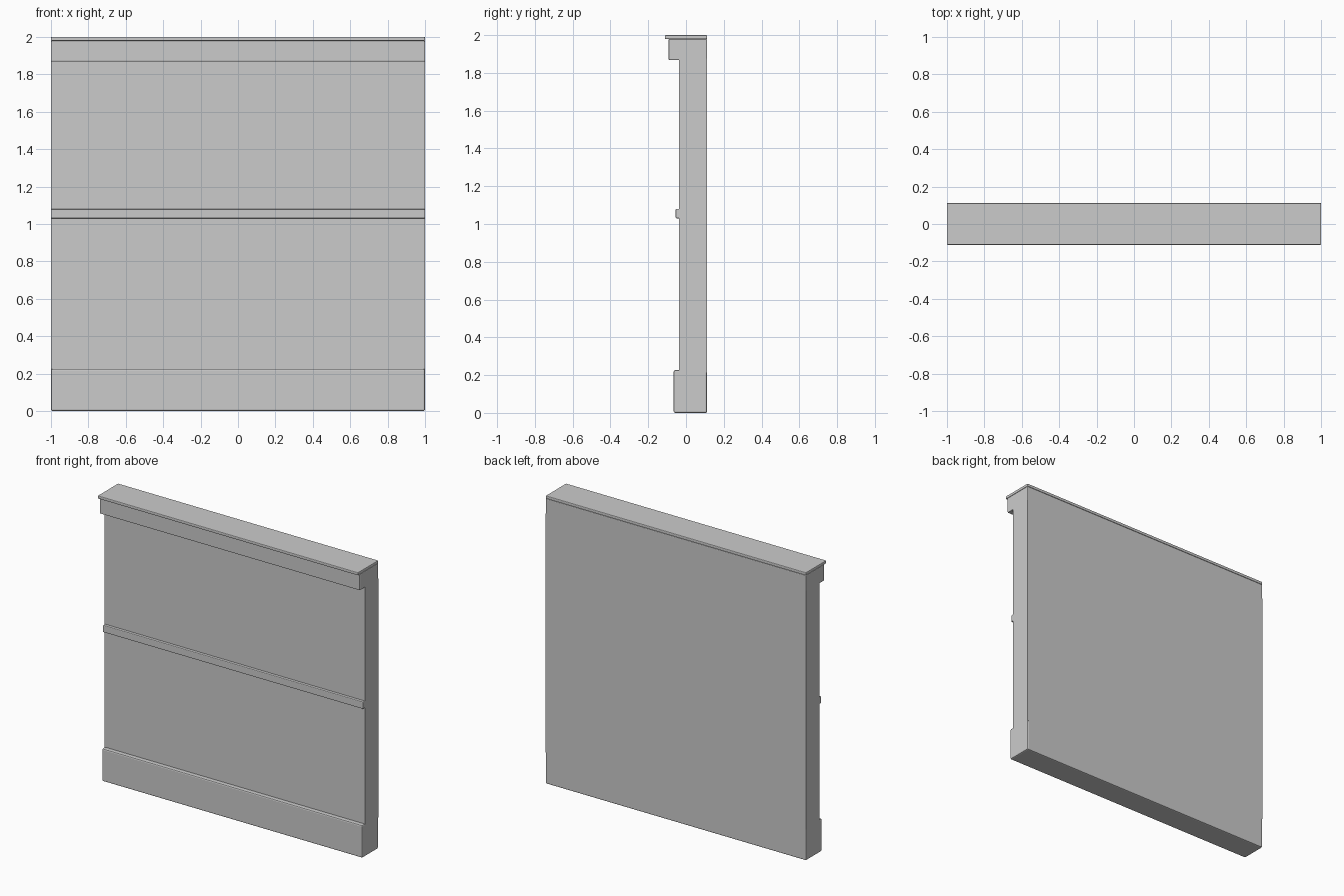
import bpy

if "Cube" in bpy.data.objects:
    bpy.data.objects.remove(bpy.data.objects["Cube"])

BACK = 0.112  # shared rear plane of the wall and its trims


def block(name, front, back, bottom, top, bevel=0.0):
    """Full-width box given by its y and z extents, with softened edges."""
    bpy.ops.mesh.primitive_cube_add(
        size=1, location=(0, (front + back) / 2, (bottom + top) / 2))
    ob = bpy.context.object
    ob.name = name
    ob.scale = (2.0, back - front, top - bottom)
    bpy.ops.object.transform_apply(location=False, rotation=False, scale=True)
    if bevel:
        mod = ob.modifiers.new("soft_edges", 'BEVEL')
        mod.width = bevel
        mod.segments = 2
        mod.limit_method = 'ANGLE'
    return ob


# main wall slab
block("wall_panel", -0.036, BACK, 0.215, 1.875)
# skirting at the floor
block("base_board", -0.065, BACK, 0.0, 0.226, 0.008)
# thin rail across the front at mid height
block("middle_rail", -0.055, -0.03, 1.03, 1.08, 0.005)
# cornice block and thin cap above it
block("cornice", -0.092, BACK, 1.868, 1.979, 0.005)
block("top_cap", -0.112, BACK, 1.979, 2.0, 0.005)
